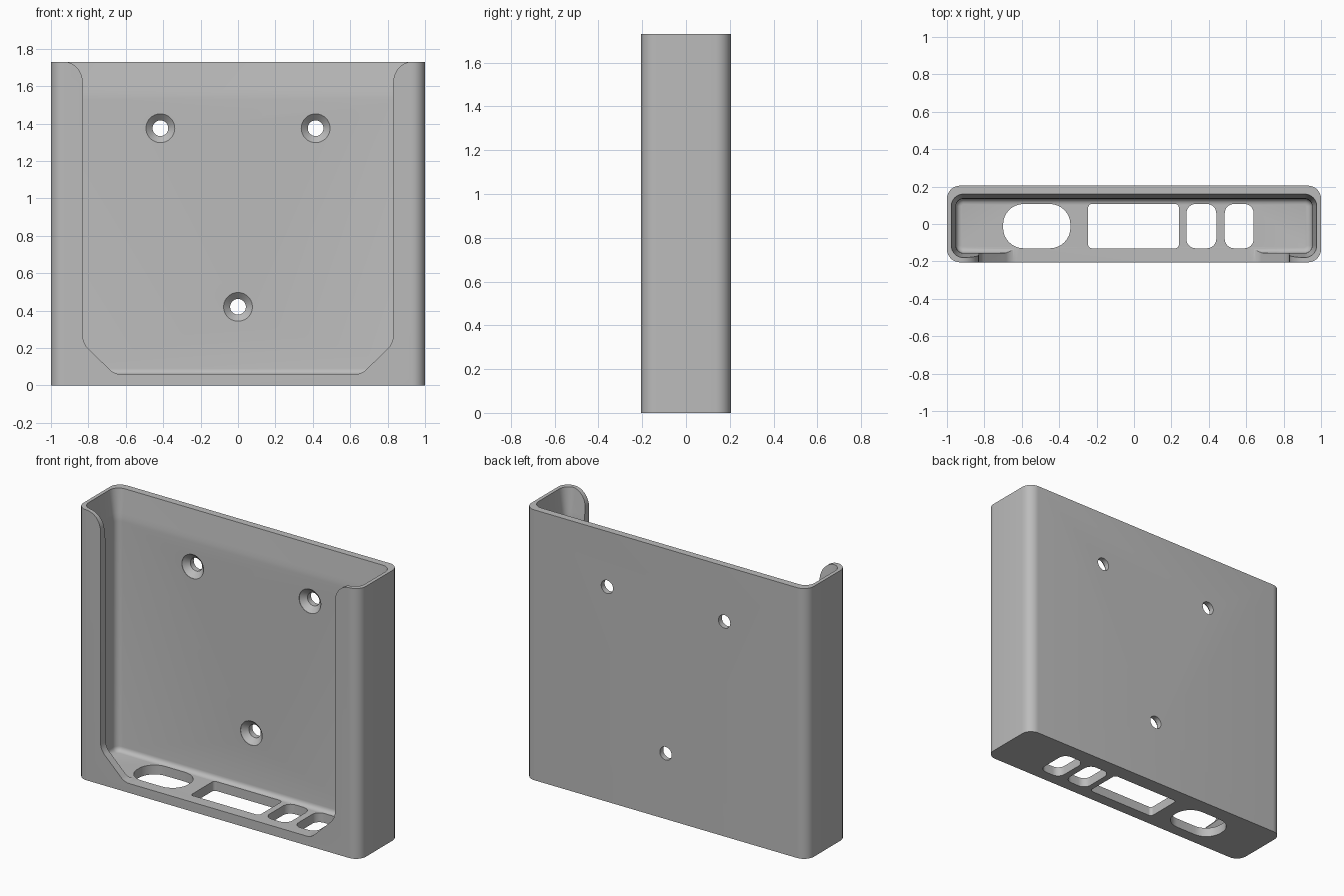
import bpy, bmesh
from math import sin, cos, pi
from mathutils import Vector

if "Cube" in bpy.data.objects:
    bpy.data.objects.remove(bpy.data.objects["Cube"], do_unlink=True)

HEIGHT = 1.73
FLOOR = 0.06

grey = bpy.data.materials.new("plain_grey")
grey.use_nodes = True
color = (0.5, 0.5, 0.5, 1)
grey.diffuse_color = color
grey.node_tree.nodes["Principled BSDF"].inputs["Base Color"].default_value = color


def rounded(points, steps=8):
    """Round the corners of a polygon given as (x, y, radius)."""
    out = []
    for i, (x, y, r) in enumerate(points):
        p = Vector((x, y))
        a = (Vector(points[i - 1][:2]) - p).normalized()
        b = (Vector(points[(i + 1) % len(points)][:2]) - p).normalized()
        if r == 0:
            out.append(p)
            continue
        half = a.angle(b) / 2
        mid = (a + b).normalized()
        center = p + mid * (r / sin(half))
        side = (a - mid * a.dot(mid)).normalized()
        sweep = pi / 2 - half
        for k in range(steps + 1):
            t = sweep * (1 - 2 * k / steps)
            out.append(center + r * (side * sin(t) - mid * cos(t)))
    return out


def rect(x0, x1, y0, y1, r):
    return rounded([(x0, y0, r), (x1, y0, r), (x1, y1, r), (x0, y1, r)])


def loft(name, rings):
    """Skin a closed solid through equally long rings of points."""
    bm = bmesh.new()
    loops = [[bm.verts.new(p) for p in ring] for ring in rings]
    n = len(loops[0])
    for low, high in zip(loops, loops[1:]):
        for i in range(n):
            j = (i + 1) % n
            bm.faces.new((low[i], low[j], high[j], high[i]))
    bm.faces.new(loops[0][::-1])
    bm.faces.new(loops[-1])
    bmesh.ops.recalc_face_normals(bm, faces=bm.faces[:])
    mesh = bpy.data.meshes.new(name)
    bm.to_mesh(mesh)
    bm.free()
    obj = bpy.data.objects.new(name, mesh)
    bpy.context.collection.objects.link(obj)
    mesh.materials.append(grey)
    return obj


def upright(outline, z):
    return [(p.x, p.y, z) for p in outline]


# Outer shell
shell = rect(-1, 1, -0.205, 0.205, 0.07)
holder = loft("wall_holder", [upright(shell, 0), upright(shell, HEIGHT)])
cutters = []

# Inner pocket: filleted floor, straight walls, flared mouth
levels = []
fillet = 0.03
for k in range(6):
    t = k / 5 * pi / 2
    levels.append((FLOOR + fillet * (1 - cos(t)), -fillet * (1 - sin(t))))
levels += [(1.53, 0), (1.555, 0.0015), (1.58, 0.005), (HEIGHT, 0.025), (1.8, 0.034)]
rings = []
for z, grow in levels:
    x = 0.952 + grow
    outline = rect(-x, x, -0.155 - grow, 0.135 + grow, 0.04 + grow)
    rings.append(upright(outline, z))
cutters.append(loft("pocket_cutter", rings))

# Front window with chamfered lower corners and rounded upper lips
right = [(0.66, FLOOR, 0.08), (0.83, 0.225, 0.1), (0.83, HEIGHT, 0)]
lip = [Vector((0.93 - 0.1 * cos(k * pi / 16), HEIGHT - 0.11 + 0.11 * sin(k * pi / 16)))
       for k in range(9)]
lower = rounded([(-x, z, r) for x, z, r in right[::-1]] + right)[1:-1]
window = lower + lip + [Vector((0.93, 1.8)), Vector((-0.93, 1.8))]
window += [Vector((-p.x, p.y)) for p in lip[::-1]]
cutters.append(loft("window_cutter", [[(p.x, y, p.y) for p in window] for y in (-0.3, -0.1)]))

# Connector slots through the floor
for x0, x1, r in ((-0.70, -0.34, 0.11), (-0.245, 0.24, 0.02),
                  (0.28, 0.44, 0.05), (0.485, 0.64, 0.05)):
    slot = rect(x0, x1, -0.13, 0.107, r)
    cutters.append(loft("slot_cutter", [upright(slot, -0.1), upright(slot, 0.12)]))

# Countersunk screw holes through the back
for x, z in ((-0.415, 1.375), (0.415, 1.375), (0, 0.42)):
    rings = [[(x + r * cos(k * pi / 20), y, z + r * sin(k * pi / 20)) for k in range(40)]
             for y, r in ((0.1, 0.077), (0.137, 0.077), (0.17, 0.042), (0.3, 0.042))]
    cutters.append(loft("screw_cutter", rings))

# Cut everything out, then discard the cutters
bpy.ops.object.select_all(action="DESELECT")
holder.select_set(True)
bpy.context.view_layer.objects.active = holder
for cutter in cutters:
    mod = holder.modifiers.new("cut", "BOOLEAN")
    mod.operation = "DIFFERENCE"
    mod.solver = "EXACT"
    mod.object = cutter
    bpy.ops.object.modifier_apply(modifier=mod.name)
    bpy.data.objects.remove(cutter, do_unlink=True)

bpy.ops.object.shade_smooth_by_angle(angle=0.5)
